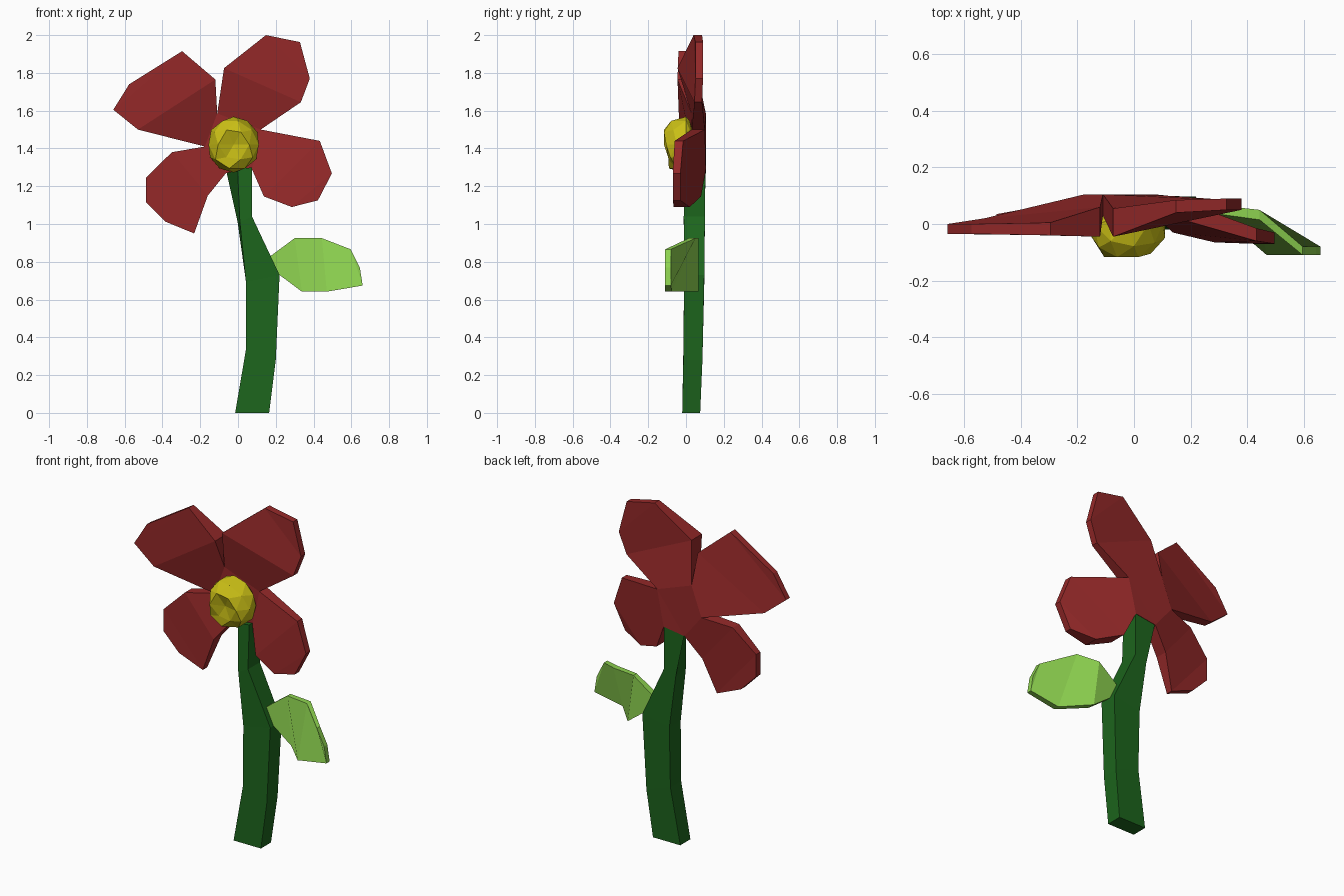
import bpy, bmesh
from mathutils import Vector


def material(name, rgb):
    m = bpy.data.materials.new(name)
    m.diffuse_color = (*rgb, 1)
    return m


RED = material("petal_red", (0.30, 0.022, 0.022))
YELLOW = material("centre_yellow", (0.60, 0.53, 0.008))
GREEN = material("stem_green", (0.012, 0.13, 0.012))
LIME = material("leaf_green", (0.27, 0.65, 0.08))


def finish(name, bm, mat):
    bmesh.ops.recalc_face_normals(bm, faces=bm.faces)
    me = bpy.data.meshes.new(name)
    bm.to_mesh(me)
    bm.free()
    me.materials.append(mat)
    ob = bpy.data.objects.new(name, me)
    bpy.context.collection.objects.link(ob)


def plate(name, outline, mat):
    """Slab from an outline of (x, z, front y, back y); first and last points are the root."""
    bm = bmesh.new()
    front = [bm.verts.new((x, f, z)) for x, z, f, b in outline]
    back = [bm.verts.new((x, b, z)) for x, z, f, b in outline]
    n = len(outline)
    for side in (front, back):
        for i in range((n - 1) // 2):
            ids = dict.fromkeys((i, i + 1, n - 2 - i, n - 1 - i))
            bm.faces.new([side[k] for k in ids])
    for i in range(n):
        j = (i + 1) % n
        bm.faces.new((front[i], front[j], back[j], back[i]))
    finish(name, bm, mat)


# Flower hub corners, shared by the petal roots
P1 = (-0.11, 1.585, 0.03, 0.105)
P2 = (0.12, 1.50, 0.03, 0.10)
P3 = (0.074, 1.29, 0.03, 0.105)
P4 = (-0.063, 1.27, 0.03, 0.105)
P5 = (-0.175, 1.41, 0.03, 0.105)
plate("flower_hub", [P1, P2, P3, P4, P5], RED)

# Four petals
plate("petal_upper_left", [
    P5, (-0.53, 1.50, -0.035, 0.02), (-0.66, 1.605, -0.035, 0.0),
    (-0.576, 1.74, -0.035, 0.0), (-0.296, 1.915, -0.04, 0.005),
    (-0.12, 1.765, -0.045, 0.06), P1], RED)
plate("petal_upper_right", [
    P1, (-0.074, 1.825, -0.045, 0.055), (0.148, 2.0, 0.04, 0.085),
    (0.328, 1.963, 0.05, 0.09), (0.38, 1.77, 0.05, 0.09),
    (0.333, 1.645, 0.045, 0.085), P2], RED)
plate("petal_lower_right", [
    P2, (0.433, 1.44, -0.06, -0.015), (0.497, 1.268, -0.07, -0.03),
    (0.423, 1.125, -0.07, -0.03), (0.285, 1.09, -0.065, 0.02),
    (0.137, 1.146, -0.03, 0.08), P3], RED)
plate("petal_lower_left", [
    P4, (-0.16, 1.15, 0.0, 0.075), (-0.232, 0.95, 0.0, 0.04),
    (-0.386, 1.013, -0.005, 0.035), (-0.486, 1.114, -0.005, 0.035),
    (-0.486, 1.247, -0.005, 0.035), (-0.35, 1.38, 0.0, 0.06), P5], RED)

# Leaf, bending forward toward the tip
plate("leaf", [
    (0.169, 0.828, 0.02, 0.06), (0.30, 0.925, 0.035, 0.066),
    (0.444, 0.925, 0.015, 0.05), (0.597, 0.866, -0.11, -0.08),
    (0.645, 0.77, -0.11, -0.08), (0.66, 0.674, -0.11, -0.08),
    (0.47, 0.642, -0.11, -0.075), (0.338, 0.642, 0.02, 0.066),
    (0.22, 0.73, 0.02, 0.06)], LIME)

# Stem: four-sided loft; (left x, left z, right x, right z, front y, back y, back-left shift)
bm = bmesh.new()
rings = []
for xl, zl, xr, zr, f, b, s in [
        (-0.015, 0.0, 0.165, 0.0, -0.02, 0.075, 0),
        (0.042, 0.335, 0.20, 0.28, -0.014, 0.087, 0),
        (0.042, 0.695, 0.22, 0.73, -0.01, 0.097, 0),
        (0.01, 1.01, 0.074, 1.04, -0.012, 0.10, -0.012),
        (-0.002, 1.29, 0.074, 1.30, 0.0, 0.103, -0.062)]:
    rings.append([bm.verts.new(c) for c in (
        (xl, f, zl), (xr, f, zr), (xr, b, zr), (xl + s, b, zl))])
for r0, r1 in zip(rings, rings[1:]):
    for i in range(4):
        j = (i + 1) % 4
        bm.faces.new((r0[i], r0[j], r1[j], r1[i]))
bm.faces.new(rings[0])
bm.faces.new(rings[-1])
finish("stem", bm, GREEN)

# Flower centre: faceted ball with a dished, slightly uneven front
bm = bmesh.new()
bmesh.ops.create_icosphere(bm, subdivisions=2, radius=1)
for k, v in enumerate(bm.verts):
    x, y, z = v.co
    r = (x * x + z * z) ** 0.5
    if y < 0:
        depth = -0.105 if r > 0.45 else -0.075
        y = depth * min(1, -y * 1.5) + 0.012 * (k % 3 - 1)
    else:
        y *= 0.04
    v.co = Vector((-0.023 + 0.14 * x, y, 1.42 + 0.148 * z))
finish("flower_centre", bm, YELLOW)
